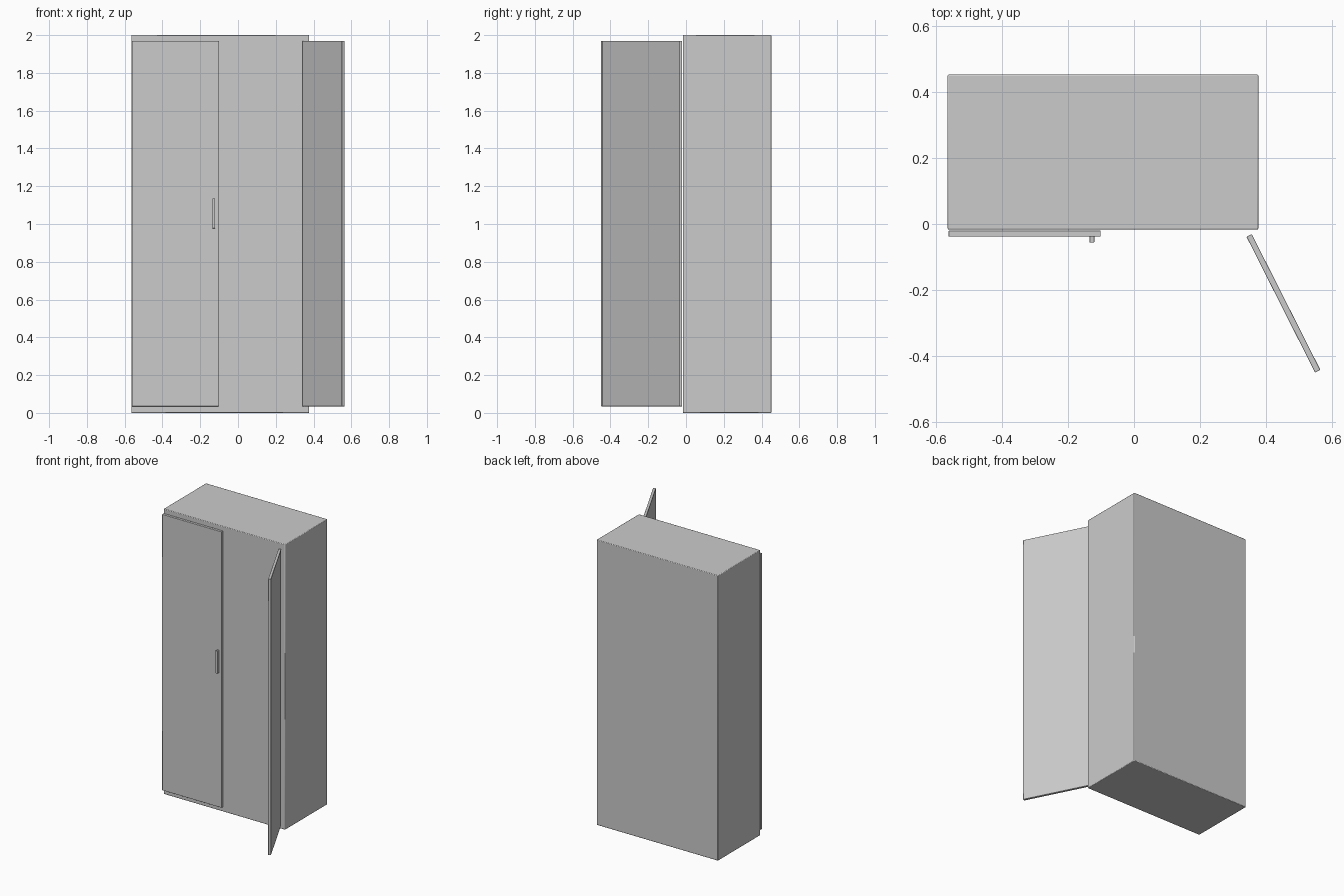
import bpy, math
from mathutils import Matrix, Vector

if "Cube" in bpy.data.objects:
    bpy.data.objects.remove(bpy.data.objects["Cube"])


def box(name, center, size, angle=0.0, bevel=0.0):
    """Box with its size baked in, turned about z, with slightly eased edges."""
    bpy.ops.mesh.primitive_cube_add(size=1)
    ob = bpy.context.object
    ob.name = name
    ob.data.transform(Matrix.Diagonal((*size, 1)))
    ob.location = Vector(center)
    ob.rotation_euler.z = angle
    if bevel:
        mod = ob.modifiers.new("eased_edges", "BEVEL")
        mod.width = bevel
        mod.segments = 2
    bpy.ops.object.shade_smooth_by_angle(angle=math.radians(30))
    return ob


DOOR = (0.461, 0.018, 1.935)
DOOR_Z = 1.0025

# Cabinet body
box("cabinet_body", (-0.094, 0.218, 1.0), (0.942, 0.47, 2.0), bevel=0.004)

# Closed left door and its pull handle
box("left_door", (-0.3315, -0.029, DOOR_Z), DOOR, bevel=0.0015)
box("door_handle", (-0.1275, -0.0465, 1.056), (0.014, 0.019, 0.158), bevel=0.001)

# Right door, swung open
box("right_door", (0.453, -0.2405, DOOR_Z), DOOR, math.radians(-63.2), 0.0015)
